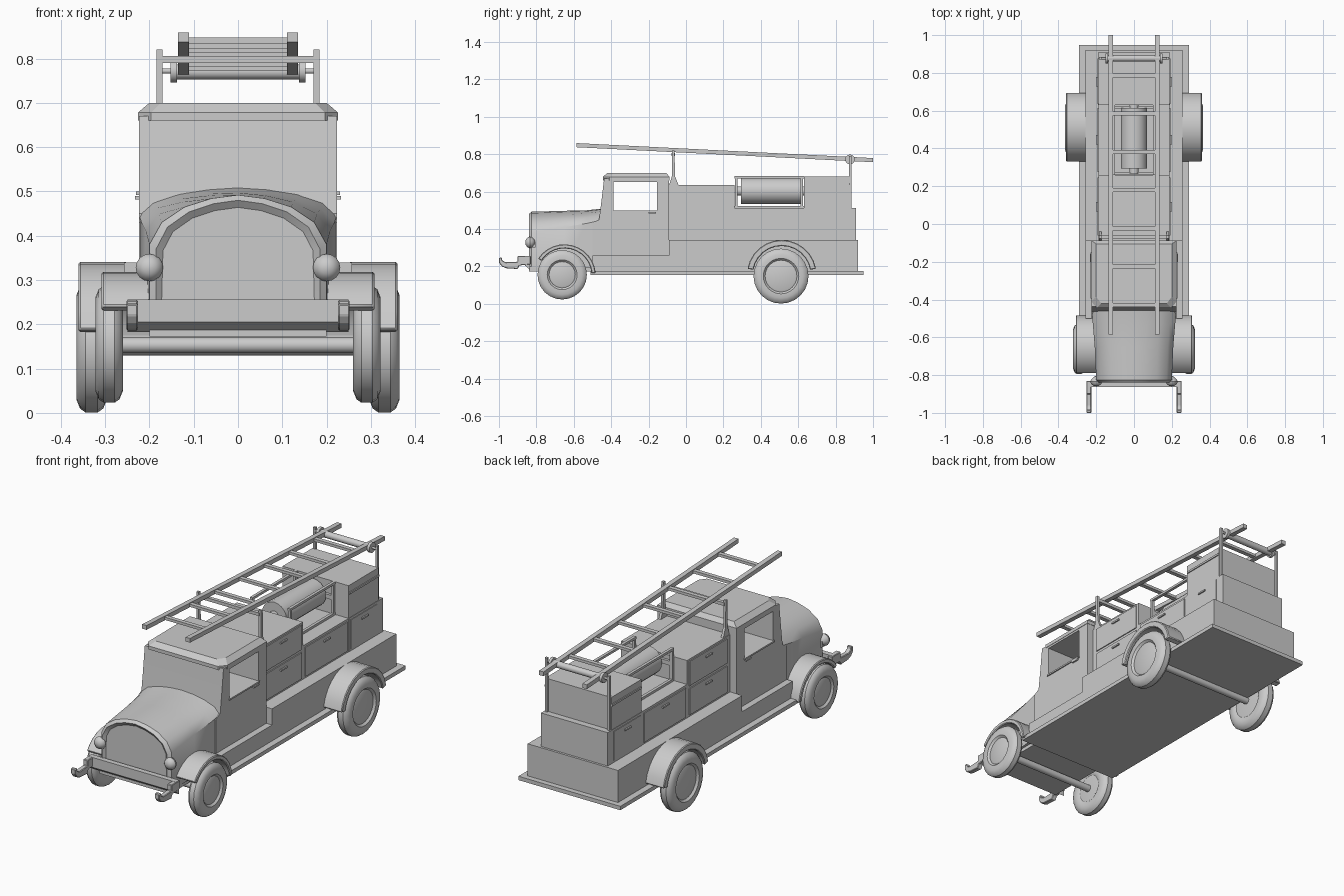
import bpy, bmesh, math
from mathutils import Vector, Matrix

if "Cube" in bpy.data.objects:
    bpy.data.objects.remove(bpy.data.objects["Cube"])


def finish(name, bm, mirror=False, bevel=0, smooth=False):
    bmesh.ops.recalc_face_normals(bm, faces=bm.faces)
    me = bpy.data.meshes.new(name)
    bm.to_mesh(me)
    bm.free()
    ob = bpy.data.objects.new(name, me)
    bpy.context.collection.objects.link(ob)
    if bevel:
        m = ob.modifiers.new("Bevel", 'BEVEL')
        m.width, m.segments = bevel, 1
    if mirror:
        ob.modifiers.new("Mirror", 'MIRROR')
    if smooth:
        bpy.ops.object.select_all(action='DESELECT')
        ob.select_set(True)
        bpy.context.view_layer.objects.active = ob
        bpy.ops.object.shade_smooth_by_angle(angle=math.radians(35))
    return ob


def prism(name, pts, x0, x1, **kw):
    """Extrude a (y, z) outline across x."""
    bm = bmesh.new()
    a = [bm.verts.new((x0, y, z)) for y, z in pts]
    b = [bm.verts.new((x1, y, z)) for y, z in pts]
    bm.faces.new(a)
    bm.faces.new(b)
    n = len(pts)
    for i in range(n):
        bm.faces.new((a[i], a[(i + 1) % n], b[(i + 1) % n], b[i]))
    return finish(name, bm, **kw)


def box(name, x0, x1, y0, y1, z0, z1, **kw):
    return prism(name, [(y0, z0), (y1, z0), (y1, z1), (y0, z1)], x0, x1, **kw)


def lathe(name, prof, p, axis='X', seg=24, **kw):
    """Spin an (offset, radius) profile about an axis through p."""
    bm = bmesh.new()
    vs = [bm.verts.new((o, 0, r)) for o, r in prof]
    es = [bm.edges.new(e) for e in zip(vs, vs[1:])]
    bmesh.ops.spin(bm, geom=vs + es, cent=(0, 0, 0), axis=(1, 0, 0), angle=math.tau, steps=seg)
    bmesh.ops.remove_doubles(bm, verts=bm.verts, dist=1e-5)
    rot = Matrix.Rotation(math.pi / 2, 4, 'Z') if axis == 'Y' else Matrix()
    bmesh.ops.transform(bm, matrix=Matrix.Translation(p) @ rot, verts=bm.verts)
    return finish(name, bm, smooth=True, **kw)


def rod(name, x0, x1, r, y, z, **kw):
    return lathe(name, [(x0, 0), (x0, r), (x1, r), (x1, 0)], (0, y, z), seg=16, **kw)


# Wheels and axles
def wheel(name, y, z, r, x0, x1, hub):
    w = x1 - x0
    prof = [(x0, 0), (x0 + .1 * w, hub), (x0, hub + .01), (x0, r * .8), (x0 + .12 * w, r * .94),
            (x0 + .3 * w, r), (x0 + .7 * w, r), (x0 + .88 * w, r * .94), (x1, r * .8),
            (x1, hub + .01), (x1 - .15 * w, hub), (x1 - .1 * w, hub * .9), (x1 - .1 * w, 0)]
    lathe(name, prof, (0, y, z), mirror=True)


wheel("front_wheel", -.662, .155, .132, .26, .322, .07)
wheel("rear_wheel", .508, .148, .147, .296, .365, .085)
rod("front_axle", -.28, .28, .018, -.662, .153)
rod("rear_axle", -.31, .31, .018, .508, .148)


# Fenders
def fender(name, y, z, r, t, a0, a1, x0, x1):
    angs = [math.radians(a0 + (a1 - a0) * i / 12) for i in range(13)]
    pts = [(y + r * math.cos(a), z + r * math.sin(a)) for a in angs]
    pts += [(y + (r - t) * math.cos(a), z + (r - t) * math.sin(a)) for a in reversed(angs)]
    prism(name, pts, x0, x1, mirror=True, bevel=.004, smooth=True)


fender("front_fender", -.65, .15, .168, .022, 5, 147, .19, .308)
fender("rear_fender", .512, .155, .186, .032, 10, 170, .25, .36)

# Chassis and lower body
box("chassis_plate", -.29, .29, -.51, .948, .155, .175)
box("front_chassis", -.2, .2, -.84, -.5, .172, .2)
box("lower_body", -.257, .257, -.09, .92, .175, .34)
box("cab_skirt", -.257, .257, -.5, -.09, .175, .257)

# Hood: lofted arch sections with a recessed grille
bm = bmesh.new()
rings = []
for y, w, sh, top in [(-.84, .185, .37, .48), (-.825, .2, .38, .492), (-.65, .208, .41, .497),
                      (-.53, .218, .43, .5), (-.44, .224, .45, .51)]:
    h = top - sh
    half = [(w, .19), (w, sh), (.86 * w, sh + .45 * h), (.6 * w, sh + .76 * h), (.3 * w, sh + .93 * h)]
    pts = half + [(0, top)] + [(-x, z) for x, z in reversed(half)]
    rings.append([bm.verts.new((x, y, z)) for x, z in pts])
for a, b in zip(rings, rings[1:]):
    for i in range(len(a)):
        j = (i + 1) % len(a)
        bm.faces.new((a[i], a[j], b[j], b[i]))
grille = bm.faces.new(rings[0])
bm.faces.new(rings[-1])
bmesh.ops.recalc_face_normals(bm, faces=bm.faces)
bmesh.ops.inset_region(bm, faces=[grille], thickness=.016)
bmesh.ops.translate(bm, vec=(0, .012, 0), verts=grille.verts)
finish("hood", bm, smooth=True)

# Cab with open side windows
cab = prism("cab", [(-.09, .257), (-.09, .67), (-.438, .67), (-.452, .55), (-.465, .45),
                    (-.5, .43), (-.5, .257)], -.224, .224, smooth=True)
cut = box("window_cutter", -.4, .4, -.388, -.155, .5, .65)
cut.hide_render = True
cut.hide_viewport = True
m = cab.modifiers.new("Windows", 'BOOLEAN')
m.object, m.operation, m.solver = cut, 'DIFFERENCE', 'EXACT'
box("window_sill", .222, .23, -.395, -.15, .492, .5, mirror=True)
box("door_handle", .222, .233, -.2, -.16, .482, .49, mirror=True)

# Roof: slab with a chamfered top
bm = bmesh.new()
low, mid, top = [[bm.verts.new((sx * w, y, z)) for sx, y in
                  [(-1, y0 + .035), (-.87, y0), (.87, y0), (1, y0 + .035), (1, y1), (-1, y1)]]
                 for w, y0, y1, z in [(.226, -.445, -.088, .66), (.226, -.445, -.088, .678),
                                      (.2, -.42, -.105, .7)]]
for a, b in ((low, mid), (mid, top)):
    for i in range(6):
        bm.faces.new((a[i], a[(i + 1) % 6], b[(i + 1) % 6], b[i]))
bm.faces.new(low)
bm.faces.new(top)
finish("cab_roof", bm)

# Storage compartments
box("front_compartment", -.188, .188, -.09, .26, .34, .635)
box("middle_compartment", -.188, .188, .26, .63, .34, .512)
box("rear_compartment", -.188, .188, .63, .875, .34, .68)
box("rear_step", -.19, .19, .63, .908, .34, .512)
box("rear_trim", .186, .193, .635, .875, .635, .645, mirror=True)
for i, (y0, y1, z0, z1) in enumerate([(-.06, .245, .35, .485), (-.06, .245, .5, .625),
                                      (.275, .615, .35, .5), (.645, .86, .35, .5)]):
    box(f"locker_door_{i}", .18, .193, y0, y1, z0, z1, mirror=True)
    yc = (y0 + y1) / 2
    box(f"locker_handle_{i}", .19, .2, yc - .025, yc + .025, z1 - .028, z1 - .02, mirror=True)

# Hose reel and its rail frame
lathe("hose_reel", [(.265, 0), (.265, .025), (.295, .025), (.295, .07), (.615, .07),
                    (.615, .025), (.64, .025), (.64, 0)], (0, 0, .603), axis='Y', seg=20)
# the lathe turns +x into +y, so the reel sits between the compartments
box("reel_rail", .1, .115, .26, .63, .67, .682, mirror=True)
box("reel_base", .1, .115, .26, .63, .512, .524, mirror=True)
for y in (.262, .612):
    box("reel_post", .1, .115, y, y + .014, .512, .68, mirror=True)
    box("reel_bearing", -.1, .1, y, y + .014, .592, .614)

# Ladder, sloping down to the rear
def ladder_z(y):
    return .848 - (y + .585) * .08 / 1.585


y0, y1 = -.585, 1
prism("ladder_rail", [(y0, ladder_z(y0) - .011), (y1, ladder_z(y1) - .011),
                      (y1, ladder_z(y1) + .011), (y0, ladder_z(y0) + .011)], .111, .136, mirror=True)
for i in range(7):
    y = .787 - .2025 * i
    z = ladder_z(y)
    box(f"ladder_rung_{i}", -.115, .115, y - .011, y + .011, z - .007, z + .007)

# Front ladder support
prism("support_post", [(-.09, .635), (-.04, .635), (-.058, .68), (-.062, .82), (-.076, .82),
                       (-.076, .68)], .171, .184, mirror=True)
box("support_bar", -.175, .175, -.078, -.06, .79, .806)

# Rear ladder roller
box("roller_post", .171, .184, .872, .885, .5, .79, mirror=True)
rod("roller_axle", -.178, .178, .006, .877, .772)
rod("ladder_roller", -.14, .14, .017, .877, .77)
rod("roller_flange", .138, .152, .026, .877, .772, mirror=True)

# Bumper, tow hooks and headlights
prism("bumper", [(-.862, .205), (-.835, .183), (-.835, .256), (-.862, .256)], -.25, .25)
prism("tow_hook", [(-.83, .255), (-.9, .255), (-.9, .225), (-.965, .222), (-.982, .232), (-.985, .248),
                   (-1, .245), (-1, .22), (-.985, .2), (-.96, .19), (-.9, .186), (-.89, .205),
                   (-.83, .21)], .226, .252, mirror=True, bevel=.003)
lathe("headlight", [(-.024, 0), (-.022, .014), (-.012, .027), (0, .031), (.012, .027), (.024, .015),
                    (.03, 0)], (.2, -.835, .328), axis='Y', seg=16, mirror=True)
box("headlight_arm", .17, .21, -.825, -.805, .3, .33, mirror=True)
